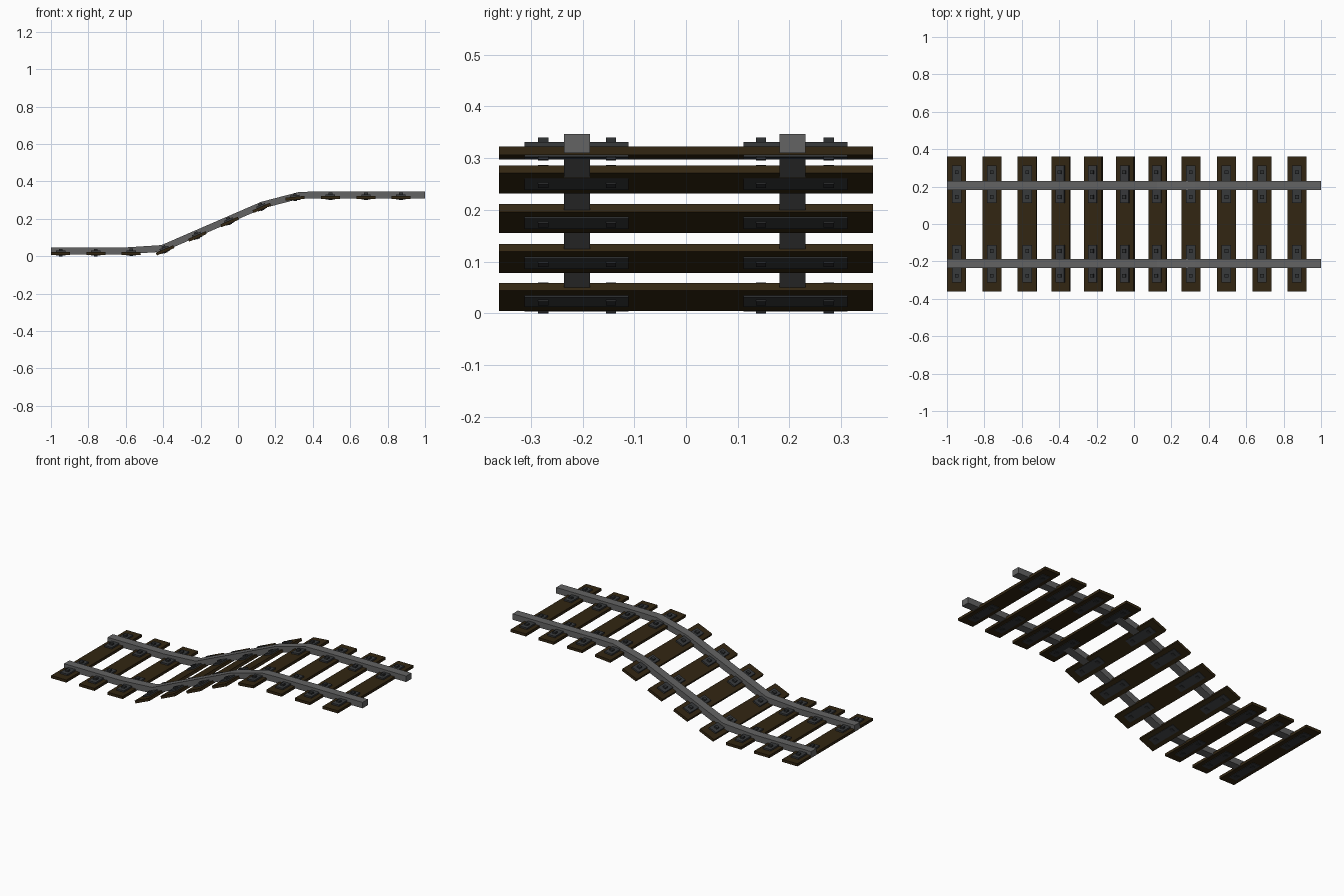
import bpy, bmesh, math
from mathutils import Matrix, Vector

if "Cube" in bpy.data.objects:
    bpy.data.objects.remove(bpy.data.objects["Cube"])


def mat(name, rgb):
    m = bpy.data.materials.new(name)
    m.diffuse_color = (*rgb, 1)
    m.use_nodes = True
    m.node_tree.nodes["Principled BSDF"].inputs["Base Color"].default_value = m.diffuse_color
    return m


STEEL = mat("rail grey", (0.125, 0.125, 0.125))
WOOD = mat("dark brown wood", (0.032, 0.019, 0.006))
IRON = mat("dark iron", (0.038, 0.041, 0.044))
BOLT = mat("bolt iron", (0.030, 0.032, 0.034))


def finish(bm, name, material):
    bmesh.ops.recalc_face_normals(bm, faces=bm.faces)
    me = bpy.data.meshes.new(name)
    bm.to_mesh(me)
    bm.free()
    me.materials.append(material)
    ob = bpy.data.objects.new(name, me)
    bpy.context.collection.objects.link(ob)
    return ob


def box(bm, frame, centre, size):
    m = frame @ Matrix.Translation(centre) @ Matrix.Diagonal((*size, 1))
    bmesh.ops.create_cube(bm, size=1, matrix=m)


# Rails: rectangular section mitred along a bent path in the XZ plane
PATH = [(-1, 0.028), (-0.62, 0.028), (-0.405, 0.042), (0.13, 0.274),
        (0.33, 0.326), (0.42, 0.328), (1, 0.328)]
H, W = 0.036, 0.05


def rail(name, y):
    bm = bmesh.new()
    pts = [Vector(p) for p in PATH]
    rings = []
    for i, p in enumerate(pts):
        a = (p - pts[i - 1]).normalized() if i else Vector((1, 0))
        b = (pts[i + 1] - p).normalized() if i < len(pts) - 1 else Vector((1, 0))
        t = (a + b).normalized()
        n = Vector((-t.y, t.x)) * (H / 2 / t.dot(a))
        rings.append([bm.verts.new((p.x + s * n.x, y + d * W / 2, p.y + s * n.y))
                      for s, d in ((-1, -1), (-1, 1), (1, 1), (1, -1))])
    for r, q in zip(rings, rings[1:]):
        for k in range(4):
            bm.faces.new((r[k], r[(k + 1) % 4], q[(k + 1) % 4], q[k]))
    bm.faces.new(rings[0])
    bm.faces.new(rings[-1])
    finish(bm, name, STEEL)


rail("rail_front", -0.211)
rail("rail_back", 0.206)

# Sleepers: x, z of centre, slope in degrees
SLEEPERS = [(-0.948, 0.014, 0), (-0.760, 0.014, 0), (-0.571, 0.0145, 0.5),
            (-0.390, 0.0315, 23), (-0.217, 0.106, 23.6), (-0.045, 0.183, 23.6),
            (0.127, 0.2585, 23), (0.305, 0.310, 5), (0.494, 0.314, 0),
            (0.684, 0.314, 0), (0.871, 0.314, 0)]

wood, plates, bolts = bmesh.new(), bmesh.new(), bmesh.new()
for x, z, deg in SLEEPERS:
    frame = Matrix.Translation((x, 0, z)) @ Matrix.Rotation(-math.radians(deg), 4, 'Y')
    box(wood, frame, (0, 0, 0), (0.102, 0.722, 0.016))
    for side in (-1, 1):
        # fixing plate and its two bolts, passing right through the sleeper
        box(plates, frame, (0, side * 0.2115, 0.003), (0.05, 0.201, 0.028))
        for y in (0.145, 0.276):
            box(bolts, frame, (0, side * y, 0.006), (0.02, 0.02, 0.040))

finish(wood, "sleepers", WOOD)
finish(plates, "fixing_plates", IRON)
finish(bolts, "bolts", BOLT)
